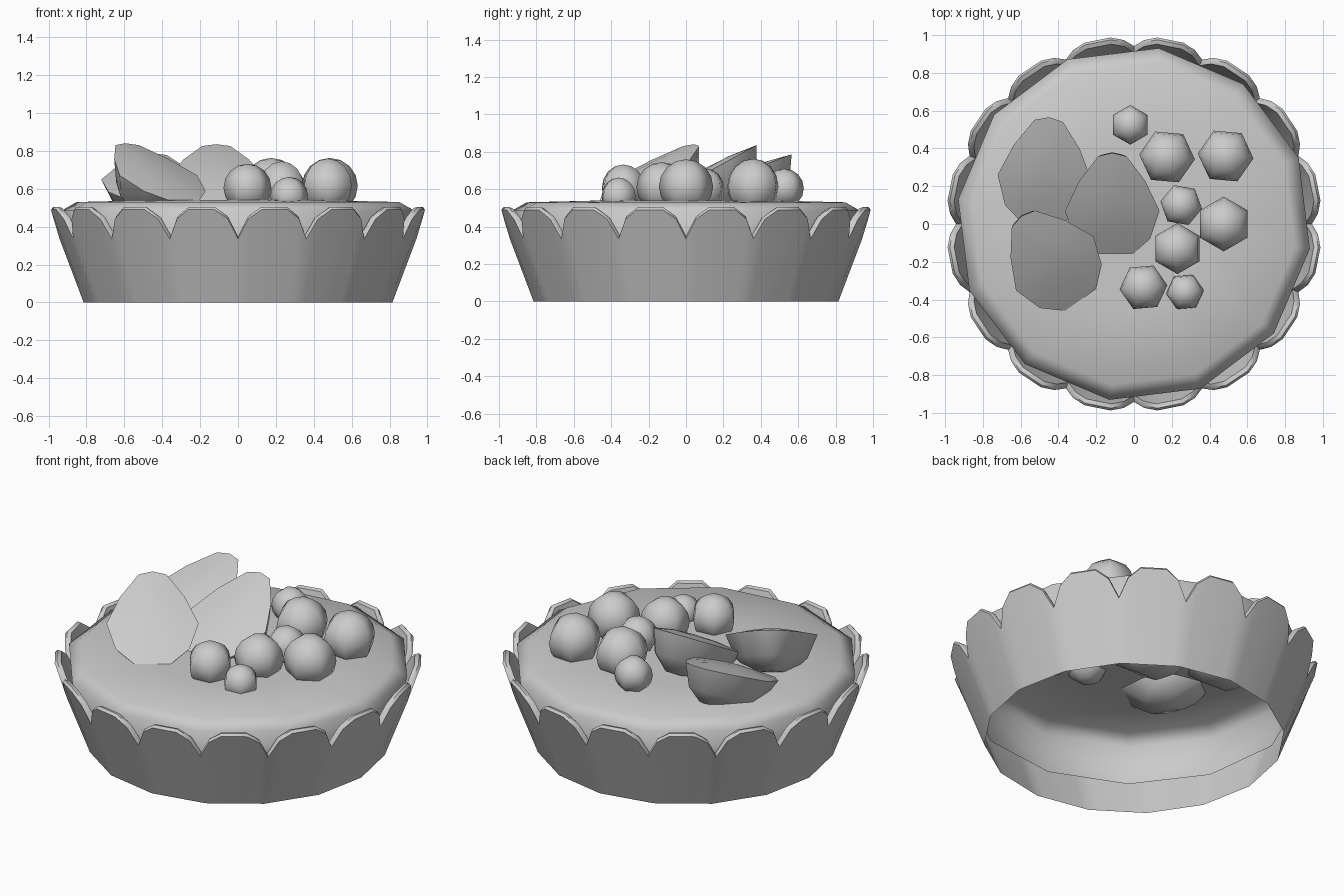
import bpy, math
from mathutils import Matrix, Vector

if "Cube" in bpy.data.objects:
    bpy.data.objects.remove(bpy.data.objects["Cube"])


def make(name, verts, faces, angle=None):
    me = bpy.data.meshes.new(name)
    me.from_pydata([tuple(v) for v in verts], [], faces)
    me.update()
    ob = bpy.data.objects.new(name, me)
    bpy.context.collection.objects.link(ob)
    bpy.ops.object.select_all(action='DESELECT')
    ob.select_set(True)
    bpy.context.view_layer.objects.active = ob
    bpy.ops.object.shade_smooth_by_angle(angle=math.radians(angle or 180))
    return ob


def bridge(rings):
    """Join closed rings of equal length, listed from outside bottom to inside."""
    n = len(rings[0])
    verts = [p for r in rings for p in r]
    faces = [(i * n + j, i * n + (j + 1) % n, (i + 1) * n + (j + 1) % n, (i + 1) * n + j)
             for i in range(len(rings) - 1) for j in range(n)]
    return verts, faces


def polar(r, a, z):
    return Vector((r * math.cos(a), r * math.sin(a), z))


# Crust: open 16-sided wall with a scalloped, folded-in rim
scallop = [(0, 0.335, 0.942), (0.14, 0.44, 0.975), (0.32, 0.49, 0.995),
           (0.68, 0.49, 0.995), (0.86, 0.44, 0.975)]
step = math.tau / 16
rings = [[], [], [], [], []]
for k in range(16):
    a0, a1 = k * step, (k + 1) * step
    for t, z, r in scallop:
        a = a0 + t * step
        rings[0].append(polar(0.815, a0, 0).lerp(polar(0.815, a1, 0), t))
        rings[1].append(polar(r, a, z))
        rings[2].append(polar(r - 0.012, a, z + 0.014))
        rings[3].append(polar(r - 0.035, a, z + 0.008))
        rings[4].append(polar(0.905, a, 0.30))
make("crust", *bridge(rings), angle=40)

# Filling: 12-sided open dome
profile = [(0.88, 0.22), (0.94, 0.485), (0.86, 0.53), (0.45, 0.54)]
rings = [[polar(r, math.radians(82 + 30 * j), z) for j in range(12)] for r, z in profile]
verts, faces = bridge(rings)
verts.append((0, 0, 0.543))
faces += [(36 + j, 36 + (j + 1) % 12, 48) for j in range(12)]
make("filling", verts, faces)

# Berries: six-sided smooth spheres (x, y, z, radius, turn)
berries = [(-0.02, 0.525, 0.605, 0.105, 0), (0.175, 0.355, 0.615, 0.148, 25),
           (0.485, 0.36, 0.615, 0.148, 25), (0.25, 0.10, 0.60, 0.112, 20),
           (0.475, 0.0, 0.615, 0.145, 0), (0.23, -0.13, 0.61, 0.135, 0),
           (0.05, -0.335, 0.605, 0.127, 35), (0.27, -0.36, 0.562, 0.1, 35)]
for i, (x, y, z, r, turn) in enumerate(berries):
    bpy.ops.mesh.primitive_uv_sphere_add(segments=6, ring_count=8, radius=r, location=(x, y, z),
                                         rotation=(0, 0, math.radians(turn)))
    ob = bpy.context.object
    ob.name = f"berry_{i + 1}"
    bpy.ops.object.shade_smooth()

# Fruit slices: tapered halves with a nearly flat cut face above a rounded hull
half = [(-0.31, 0.10), (-0.21, 0.20), (-0.04, 0.25), (0.14, 0.175), (0.29, 0.075)]
outline = [(u, -v) for u, v in half] + [(0.31, 0)] + [(u, v) for u, v in reversed(half)]
slices = [((-0.47, 0.28, 0.665), 86, 23), ((-0.44, -0.18, 0.69), 125, 29),
          ((-0.115, 0.105, 0.685), 90, 29)]
n = len(outline)
for i, (loc, heading, tilt) in enumerate(slices):
    m = (Matrix.Translation(loc) @ Matrix.Rotation(math.radians(heading), 4, 'Z')
         @ Matrix.Rotation(math.radians(-tilt), 4, 'Y'))
    levels = [(0.4, -0.21), (0.78, -0.13), (1.0, 0.0), (0.5, 0.02)]
    rings = [[m @ Vector((u * s, v * s, w)) for u, v in outline] for s, w in levels]
    verts, faces = bridge(rings)
    verts.append(m @ Vector((0, 0, 0.025)))
    faces.append(tuple(reversed(range(n))))
    faces += [(3 * n + j, 3 * n + (j + 1) % n, 4 * n) for j in range(n)]
    make(f"fruit_slice_{i + 1}", verts, faces, angle=45)
